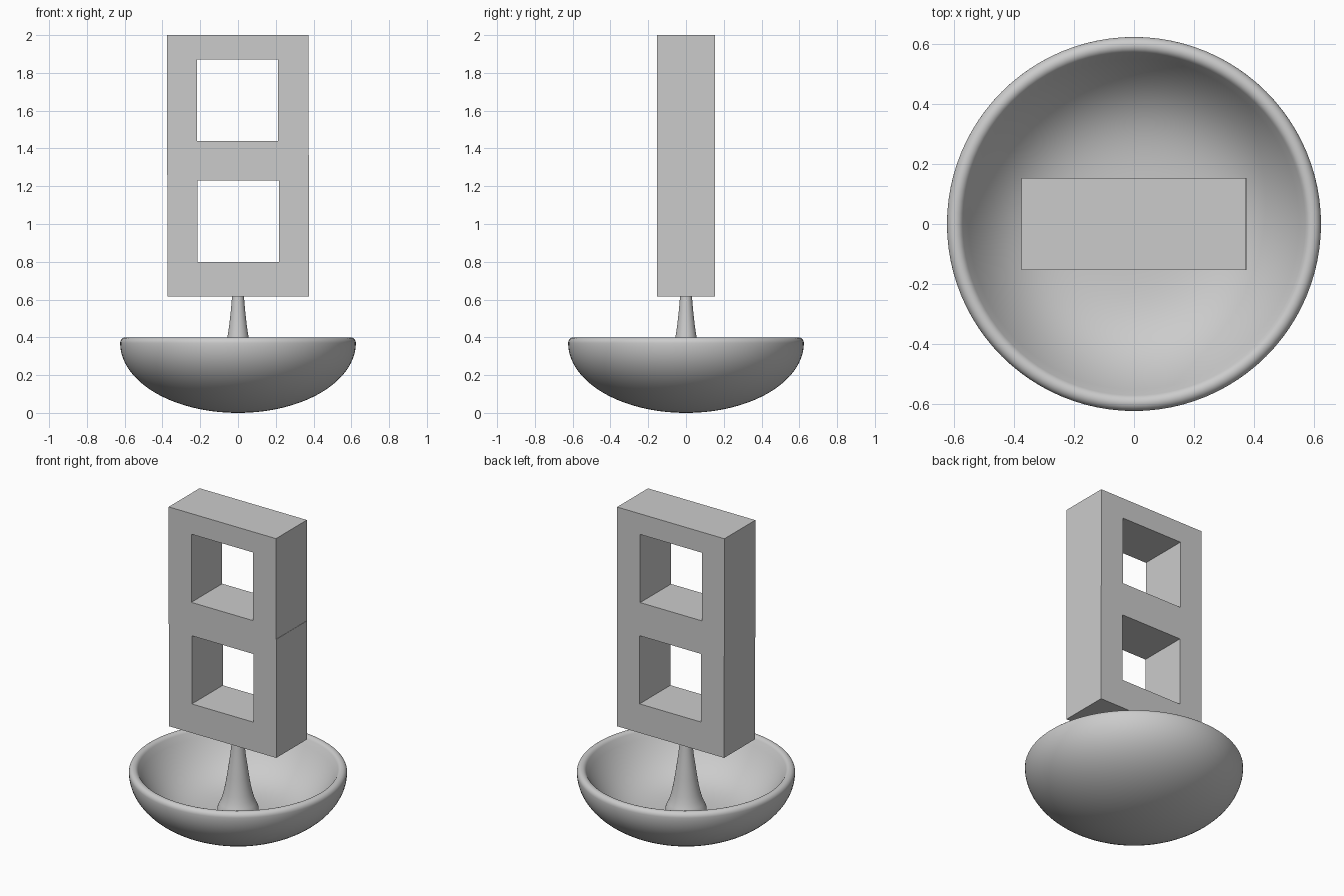
import bpy
import bmesh
import math

cube = bpy.data.objects.get("Cube")
if cube:
    bpy.data.objects.remove(cube, do_unlink=True)

grey = bpy.data.materials.new("plain_grey")
grey.use_nodes = True
colour = (0.6, 0.6, 0.6, 1)
grey.diffuse_color = colour
grey.node_tree.nodes["Principled BSDF"].inputs["Base Color"].default_value = colour


def finish(name, bm):
    bmesh.ops.recalc_face_normals(bm, faces=bm.faces)
    mesh = bpy.data.meshes.new(name)
    bm.to_mesh(mesh)
    bm.free()
    mesh.materials.append(grey)
    obj = bpy.data.objects.new(name, mesh)
    bpy.context.collection.objects.link(obj)
    return obj


def lathe(name, profile, steps=96):
    """Spin a radius/height profile about z and smooth it."""
    bm = bmesh.new()
    verts = [bm.verts.new((r, 0, z)) for r, z in profile]
    edges = [bm.edges.new(pair) for pair in zip(verts, verts[1:])]
    bmesh.ops.spin(bm, geom=verts + edges, cent=(0, 0, 0), axis=(0, 0, 1),
                   angle=math.tau, steps=steps, use_merge=False)
    bmesh.ops.remove_doubles(bm, verts=bm.verts, dist=0.0001)
    obj = finish(name, bm)
    bpy.ops.object.select_all(action="DESELECT")
    obj.select_set(True)
    bpy.context.view_layer.objects.active = obj
    bpy.ops.object.shade_smooth_by_angle(angle=math.radians(40))


def frame(name, outer, inner, half_depth):
    """Square frame; outer and inner are (x0, x1, z0, z1)."""
    bm = bmesh.new()
    rings = []
    for y in (-half_depth, half_depth):
        for x0, x1, z0, z1 in (outer, inner):
            corners = ((x0, z0), (x1, z0), (x1, z1), (x0, z1))
            rings.append([bm.verts.new((x, y, z)) for x, z in corners])
    front_out, front_in, back_out, back_in = rings
    for a, b in ((front_out, front_in), (front_in, back_in),
                 (back_in, back_out), (back_out, front_out)):
        for i in range(4):
            j = (i + 1) % 4
            bm.faces.new((a[i], a[j], b[j], b[i]))
    finish(name, bm)


# Bowl: elliptical outside, rounded lip, flat-floored inside with a sloping wall
n = 28
floor = 0.115
outside = [(0.624 * math.sin(a), 0.37 - 0.37 * math.cos(a))
           for a in (i / n * math.pi / 2 for i in range(n + 1))]
lip = [(0.596 + 0.028 * math.cos(a), 0.37 + 0.03 * math.sin(a))
       for a in (math.radians(15 * i) for i in range(1, 11))]
lip_r, lip_z = lip[-1]
inside = [(lip_r * t, floor + (lip_z - floor) * t ** 4)
          for t in (1 - i / n for i in range(1, n + 1))]
lathe("bowl", outside + lip + inside)

# Stem: tapered column flaring into a round foot
lathe("stem", [(0, 0.1), (0.118, 0.1), (0.118, 0.145), (0.115, 0.158),
               (0.104, 0.18), (0.092, 0.21), (0.083, 0.245), (0.073, 0.29),
               (0.064, 0.345), (0.056, 0.40), (0.047, 0.46), (0.039, 0.53),
               (0.031, 0.62), (0, 0.62)], 48)

# Two overlapping square frames, the upper one shifted a hair sideways
frame("lower_frame", (-0.374, 0.375, 0.617, 1.365), (-0.214, 0.216, 0.80, 1.23), 0.154)
frame("upper_frame", (-0.376, 0.373, 1.26, 2.0), (-0.218, 0.212, 1.44, 1.87), 0.154)
